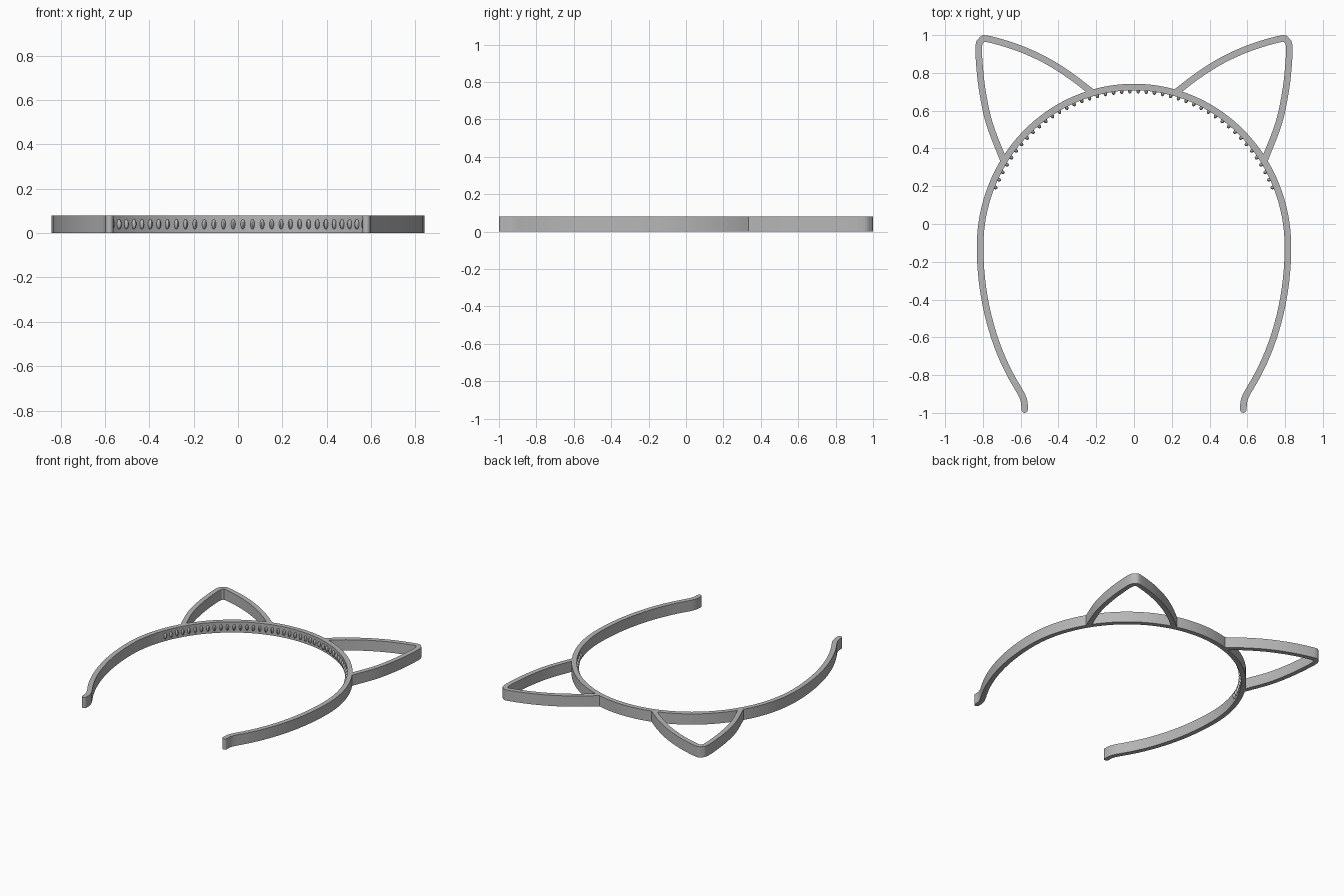
import bpy, bmesh, math
from mathutils import Vector, Matrix

if "Cube" in bpy.data.objects:
    bpy.data.objects.remove(bpy.data.objects["Cube"], do_unlink=True)

HEIGHT = 0.08
HALF = 0.0175                # half the strip thickness
RX, RY_TOP, RY_LOW, CY = 0.815, 0.845, 1.14, -0.12

grey = bpy.data.materials.new("plain grey")
grey.use_nodes = True
grey.diffuse_color = (0.47, 0.47, 0.47, 1)
grey.node_tree.nodes["Principled BSDF"].inputs["Base Color"].default_value = (0.47, 0.47, 0.47, 1)


def finish(bm, name):
    bmesh.ops.recalc_face_normals(bm, faces=bm.faces)
    mesh = bpy.data.meshes.new(name)
    bm.to_mesh(mesh)
    bm.free()
    obj = bpy.data.objects.new(name, mesh)
    bpy.context.collection.objects.link(obj)
    mesh.materials.append(grey)
    bpy.ops.object.select_all(action='DESELECT')
    obj.select_set(True)
    bpy.context.view_layer.objects.active = obj
    bpy.ops.object.shade_smooth_by_angle(angle=math.radians(35))
    return obj


def strip(name, path, round_ends=False):
    """Flat upright strip of constant thickness along a path in plan."""
    stations = []
    for i, p in enumerate(path):
        d = (path[min(i + 1, len(path) - 1)] - path[max(i - 1, 0)]).normalized()
        stations.append((p, d, HALF))
    if round_ends:
        def cap(p, d):
            return [(p + d * HALF * math.sin(a), d, HALF * math.cos(a))
                    for a in (math.radians(k) for k in (25, 50, 70, 85))]
        p, d, _ = stations[0]
        start = [(q, d, w) for q, _, w in reversed(cap(p, -d))]
        p, d, _ = stations[-1]
        stations = start + stations + cap(p, d)
    bm = bmesh.new()
    rings = []
    for p, d, w in stations:
        n = Vector((-d.y, d.x)) * w
        a, b = p + n, p - n
        rings.append([bm.verts.new((q.x, q.y, z))
                      for q, z in ((a, 0), (b, 0), (b, HEIGHT), (a, HEIGHT))])
    for r, s in zip(rings, rings[1:]):
        for k in range(4):
            m = (k + 1) % 4
            bm.faces.new((r[k], r[m], s[m], s[k]))
    bm.faces.new(rings[0])
    bm.faces.new(rings[-1])
    return finish(bm, name)


def spline(pts, steps=6):
    """Smooth curve through the points."""
    pts = [Vector(p) for p in pts]
    ext = [2 * pts[0] - pts[1]] + pts + [2 * pts[-1] - pts[-2]]
    out = []
    for a, b, c, d in zip(ext, ext[1:], ext[2:], ext[3:]):
        for i in range(steps):
            t = i / steps
            out.append(0.5 * (2 * b + (c - a) * t + (2 * a - 5 * b + 4 * c - d) * t * t
                              + (3 * b - a - 3 * c + d) * t ** 3))
    return out + [pts[-1]]


# Head band: half outline from the crown down to the foot, then mirrored
half = []
for i in range(33):
    t = math.pi / 2 * (1 - i / 32)
    half.append(Vector((RX * math.cos(t), CY + RY_TOP * math.sin(t))))
for i in range(1, 19):
    t = 0.715 * i / 18
    half.append(Vector((RX * math.cos(t), CY - RY_LOW * math.sin(t))))
foot = spline([half[-1], (0.592, -0.91), (0.581, -0.945), (0.579, -0.982)], 4)
half += foot[1:]
mirrored = [Vector((-p.x, p.y)) for p in reversed(half[1:])]
strip("head_band", mirrored + half, round_ends=True)

# Ears: open loops with a rounded tip
ear = spline([(0.222, 0.697), (0.34, 0.787), (0.47, 0.868), (0.62, 0.935),
              (0.775, 0.98), (0.808, 0.972), (0.822, 0.94), (0.818, 0.84),
              (0.802, 0.70), (0.765, 0.53), (0.69, 0.335)])
for side, name in ((1, "left_ear"), (-1, "right_ear")):
    strip(name, [Vector((side * p.x, p.y)) for p in ear])

# Grip teeth along the inside of the crown
TEETH = 44
bm = bmesh.new()
for i in range(TEETH):
    t = 0.39 + (math.pi - 0.78) * i / (TEETH - 1)
    n = Vector((math.cos(t) / RX, math.sin(t) / RY_TOP)).normalized()
    p = Vector((RX * math.cos(t), CY + RY_TOP * math.sin(t))) - n * 0.019
    place = (Matrix.Translation((p.x, p.y, HEIGHT / 2))
             @ Matrix.Rotation(math.atan2(n.y, n.x), 4, 'Z')
             @ Matrix.Diagonal((0.015, 0.01, 0.022, 1)))
    bmesh.ops.create_uvsphere(bm, u_segments=12, v_segments=8, radius=1, matrix=place)
finish(bm, "grip_teeth")
